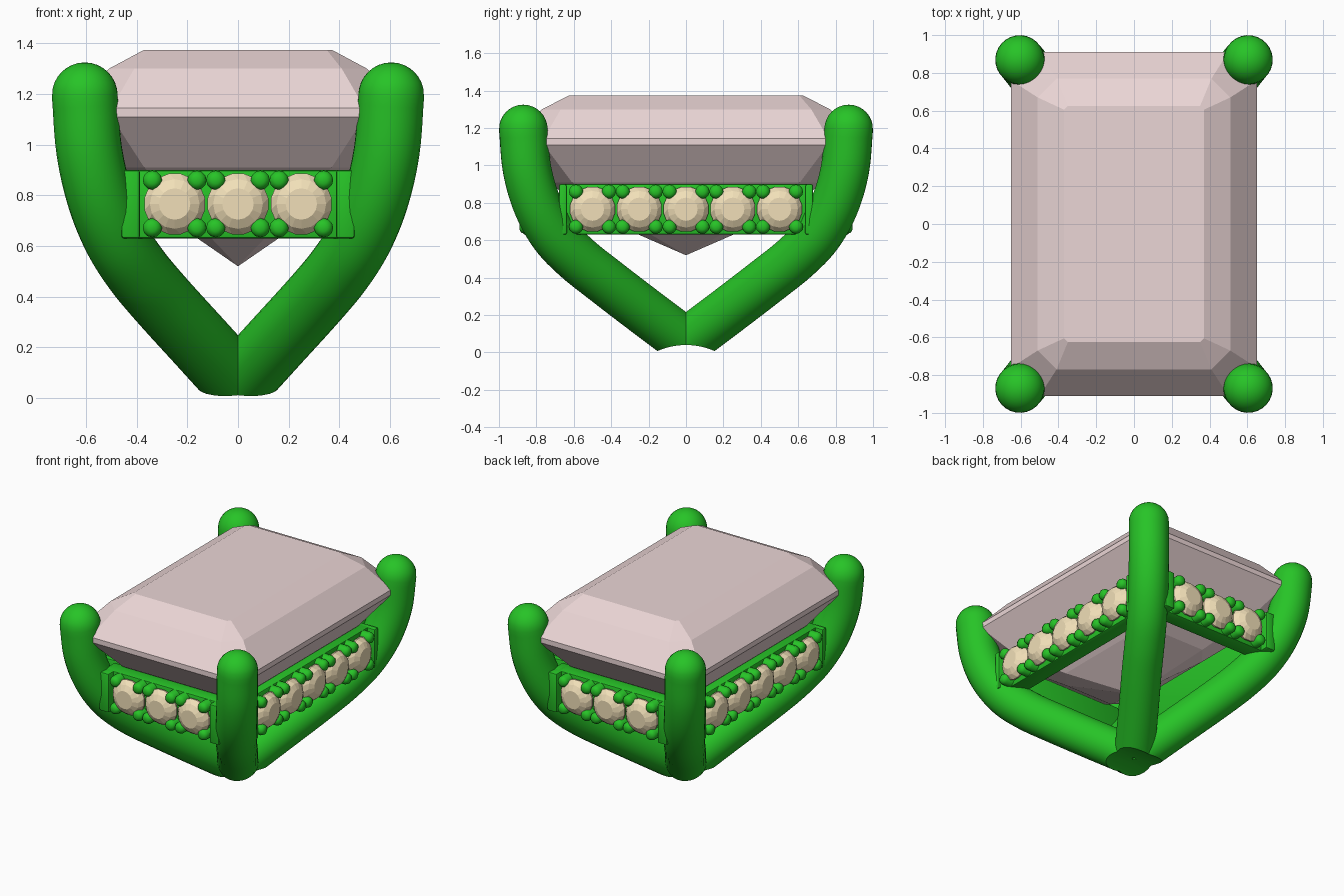
import bpy, bmesh, math
from mathutils import Vector, Matrix

if "Cube" in bpy.data.objects:
    bpy.data.objects.remove(bpy.data.objects["Cube"])

def material(name, rgb):
    m = bpy.data.materials.new(name)
    m.diffuse_color = (*rgb, 1)
    m.use_nodes = True
    m.node_tree.nodes["Principled BSDF"].inputs["Base Color"].default_value = m.diffuse_color
    return m

METAL = material("green metal", (0.02, 0.55, 0.02))
PINK = material("pink stone", (0.83, 0.67, 0.67))
CREAM = material("cream stone", (0.88, 0.74, 0.48))

def finish(bm, name, mat, smooth=False):
    bmesh.ops.recalc_face_normals(bm, faces=bm.faces)
    me = bpy.data.meshes.new(name)
    bm.to_mesh(me)
    bm.free()
    ob = bpy.data.objects.new(name, me)
    bpy.context.collection.objects.link(ob)
    me.materials.append(mat)
    if smooth:
        bpy.ops.object.select_all(action='DESELECT')
        ob.select_set(True)
        bpy.context.view_layer.objects.active = ob
        bpy.ops.object.shade_smooth_by_angle(angle=math.radians(40))
    return ob

def loft(bm, rings):
    """Skin closed loops; a one-point loop becomes a tip, others are capped."""
    vs = [[bm.verts.new(p) for p in r] for r in rings]
    for a, b in zip(vs, vs[1:]):
        n = max(len(a), len(b))
        for i in range(n):
            j = (i + 1) % n
            if len(b) == 1:
                bm.faces.new((a[i], a[j], b[0]))
            elif len(a) == 1:
                bm.faces.new((a[0], b[j], b[i]))
            else:
                bm.faces.new((a[i], a[j], b[j], b[i]))
    for r in (vs[0], vs[-1]):
        if len(r) > 2:
            bm.faces.new(r)

# Main step-cut stone
def octagon(x, y, cx, cy, z):
    q = [(x, y - cy), (x - cx, y)]
    return [Vector((px, py, z)) for px, py in
            q + [(-a, b) for a, b in q[::-1]] + [(-a, -b) for a, b in q]
            + [(a, -b) for a, b in q[::-1]]]

bm = bmesh.new()
loft(bm, [[Vector((0, 0, 0.52))],
          octagon(0.29, 0.46, 0.10, 0.12, 0.72),
          octagon(0.50, 0.74, 0.13, 0.13, 0.91),
          octagon(0.65, 0.91, 0.15, 0.15, 1.11),
          octagon(0.65, 0.91, 0.15, 0.15, 1.145),
          octagon(0.51, 0.77, 0.10, 0.10, 1.30),
          octagon(0.37, 0.625, 0.02, 0.02, 1.375)])
finish(bm, "centre_stone", PINK)

# Curved prongs with round tips, sprung from one foot
KEYS = [Vector(p) for p in [(0, 0, .055), (.15, .22, .22), (.3, .435, .385),
        (.4, .585, .505), (.48, .705, .63), (.545, .795, .79),
        (.588, .85, .98), (.605, .87, 1.195)]]

def catmull(keys, steps=6):
    k = [2 * keys[0] - keys[1]] + keys + [2 * keys[-1] - keys[-2]]
    out = []
    for i in range(1, len(k) - 2):
        a, b, c, d = k[i - 1:i + 3]
        for s in range(steps):
            t = s / steps
            out.append(0.5 * (2 * b + (c - a) * t + (2 * a - 5 * b + 4 * c - d) * t * t
                              + (3 * b - a - 3 * c + d) * t ** 3))
    return out + [keys[-1]]

def prong(sx, sy, name):
    R, N = 0.13, 28
    pts = catmull(KEYS)
    side = Vector((-0.87, 0.605, 0)).normalized()
    rings = []
    def ring(c, tan, r):
        up = tan.cross(side).normalized()
        u = up.cross(tan).normalized()
        return [c + r * (math.cos(2 * math.pi * i / N) * u
                         + math.sin(2 * math.pi * i / N) * up) for i in range(N)]
    for i, p in enumerate(pts):
        t = (pts[min(i + 1, len(pts) - 1)] - pts[max(i - 1, 0)]).normalized()
        rings.append(ring(p, t, R))
    t = Vector((0, 0, 1))
    for i in range(1, 8):
        a = math.pi / 2 * i / 8
        rings.append(ring(pts[-1] + t * R * math.sin(a), t, R * math.cos(a)))
    rings.append([pts[-1] + t * R])
    bm = bmesh.new()
    loft(bm, [[Vector((p.x * sx, p.y * sy, p.z)) for p in r] for r in rings])
    return finish(bm, name, METAL)

# Cylinder that hollows the underside of the foot
bm = bmesh.new()
bmesh.ops.create_cone(bm, cap_ends=True, segments=96, radius1=0.38, radius2=0.38, depth=2,
                      matrix=Matrix.Translation((0, 0, -0.34)) @ Matrix.Rotation(math.pi / 2, 4, 'Y'))
cutter = finish(bm, "foot_cutter", METAL)
cutter.hide_render = True

for sx, sn in ((-1, "left"), (1, "right")):
    for sy, yn in ((-1, "front"), (1, "back")):
        ob = prong(sx, sy, f"{yn}_{sn}_prong")
        mod = ob.modifiers.new("foot", 'BOOLEAN')
        mod.object, mod.operation, mod.solver = cutter, 'DIFFERENCE', 'EXACT'
        bpy.ops.object.select_all(action='DESELECT')
        ob.select_set(True)
        bpy.context.view_layer.objects.active = ob
        bpy.ops.object.modifier_apply(modifier="foot")
        bpy.ops.object.shade_smooth_by_angle(angle=math.radians(40))
bpy.data.objects.remove(cutter)

# Rails, built facing -y with the outer face at y = -d, then turned into place
ZC, STEP = 0.766, 0.25

def box(bm, x0, x1, y0, y1, z0, z1):
    m = Matrix.Translation(((x0 + x1) / 2, (y0 + y1) / 2, (z0 + z1) / 2)) \
        @ Matrix.Diagonal((x1 - x0, y1 - y0, z1 - z0, 1))
    v = bmesh.ops.create_cube(bm, size=1, matrix=m)['verts']
    edges = list({e for q in v for e in q.link_edges})
    bmesh.ops.bevel(bm, geom=edges, offset=0.01, segments=2, affect='EDGES', profile=0.5)

def circle(x, y, r, n, off=0.0, z=ZC):
    return [Vector((x + r * math.cos(2 * math.pi * (i + off) / n), y,
                    z + r * math.sin(2 * math.pi * (i + off) / n))) for i in range(n)]

def rail(name, count, half, d, angle):
    turn = Matrix.Rotation(angle, 4, 'Z')
    xs = [(i - (count - 1) / 2) * STEP for i in range(count)]
    edge = xs[-1] + STEP / 2
    bm = bmesh.new()
    box(bm, -half, half, -d + 0.055, -d + 0.17, 0.63, 0.90)
    for s in (-1, 1):
        a, b = sorted((s * (edge + 0.012), s * half))
        box(bm, a, b, -d, -d + 0.12, 0.63, 0.90)
    # round claws holding the small stones
    for x in xs:
        for sx in (-1, 1):
            for sz in (-1, 1):
                cx, cz = x + sx * 0.088, ZC + sz * 0.094
                loft(bm, [circle(cx, -d + y, r, 12, 0, cz) for y, r in
                          ((0.08, .038), (0.005, .038), (-0.012, .03), (-0.02, .015))])
    bm.transform(turn)
    finish(bm, name + "_rail", METAL, True)
    # faceted round stones
    for k, x in enumerate(xs):
        bm = bmesh.new()
        loft(bm, [[Vector((x, -d + 0.12, ZC))],
                  circle(x, -d + 0.035, .122, 16, .5), circle(x, -d + 0.025, .122, 16, .5),
                  circle(x, -d - 0.005, .098, 16), circle(x, -d - 0.025, .062, 16)])
        bm.transform(turn)
        finish(bm, f"{name}_small_stone_{k + 1}", CREAM)

rail("front", 3, 0.46, 0.87, 0)
rail("back", 3, 0.46, 0.87, math.pi)
rail("right", 5, 0.68, 0.605, math.pi / 2)
rail("left", 5, 0.68, 0.605, -math.pi / 2)
